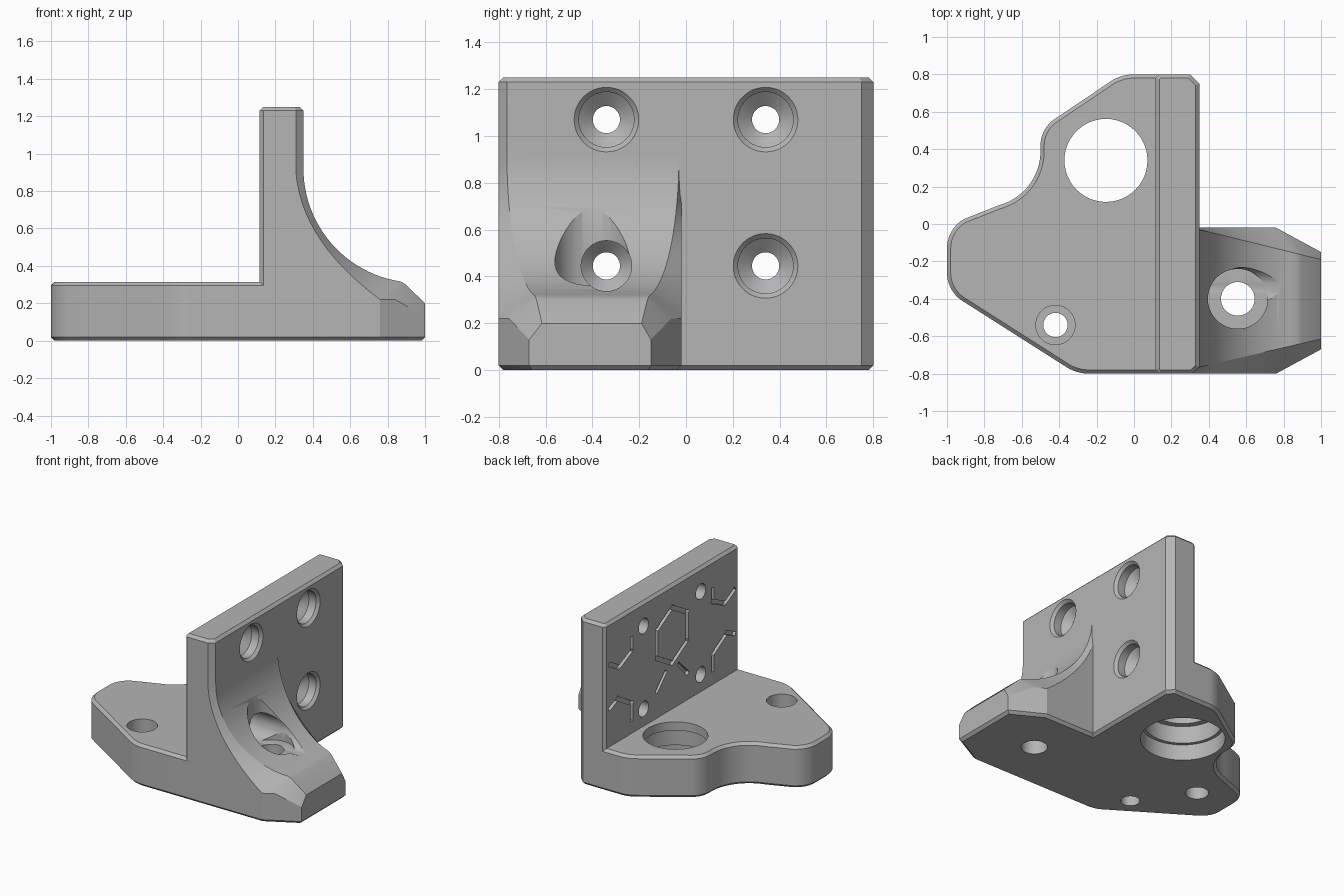
import bpy, bmesh, math
from mathutils import Matrix, Vector

if "Cube" in bpy.data.objects:
    bpy.data.objects.remove(bpy.data.objects["Cube"])

grey = bpy.data.materials.new("plain grey")
grey.diffuse_color = (0.46, 0.46, 0.46, 1)
grey.use_nodes = True
grey.node_tree.nodes["Principled BSDF"].inputs["Base Color"].default_value = grey.diffuse_color


def finish(name, bm):
    bmesh.ops.recalc_face_normals(bm, faces=bm.faces)
    me = bpy.data.meshes.new(name)
    bm.to_mesh(me)
    bm.free()
    ob = bpy.data.objects.new(name, me)
    bpy.context.collection.objects.link(ob)
    me.materials.append(grey)
    return ob


def arc(cx, cy, r, a0, a1, n=10):
    angs = [math.radians(a0 + (a1 - a0) * i / n) for i in range(n + 1)]
    return [(cx + r * math.cos(a), cy + r * math.sin(a)) for a in angs]


def prism(name, pts, z0, z1, top=0, bottom=0):
    """Extruded outline with optional chamfers on its top or bottom rim."""
    bm = bmesh.new()
    low = bm.faces.new([bm.verts.new((x, y, z0)) for x, y in pts])
    high = bmesh.ops.extrude_face_region(bm, geom=[low], use_keep_orig=True)["geom"]
    bmesh.ops.translate(bm, vec=(0, 0, z1 - z0),
                        verts=[v for v in high if isinstance(v, bmesh.types.BMVert)])
    bmesh.ops.recalc_face_normals(bm, faces=bm.faces)
    for z, size in ((z1, top), (z0, bottom)):
        if size:
            rim = [e for e in bm.edges if all(abs(v.co.z - z) < 1e-5 for v in e.verts)]
            bmesh.ops.bevel(bm, geom=rim, offset=size, segments=1,
                            affect='EDGES', clamp_overlap=False)
    return finish(name, bm)


def lathe(name, profile, matrix, n=48):
    """Closed round solid from (radius, height) pairs."""
    bm = bmesh.new()
    rings = [[bm.verts.new(matrix @ Vector((r * math.cos(math.tau * i / n),
                                            r * math.sin(math.tau * i / n), h)))
              for i in range(n)] for r, h in profile]
    for a, b in zip(rings, rings[1:]):
        for i in range(n):
            j = (i + 1) % n
            bm.faces.new((a[i], a[j], b[j], b[i]))
    bm.faces.new(rings[0])
    bm.faces.new(rings[-1])
    return finish(name, bm)


def combine(target, tool, op):
    mod = target.modifiers.new("join", 'BOOLEAN')
    mod.operation, mod.solver, mod.object = op, 'EXACT', tool
    bpy.context.view_layer.objects.active = target
    bpy.ops.object.modifier_apply(modifier=mod.name)
    bpy.data.objects.remove(tool, do_unlink=True)


# Curved left outline of the base
left = (arc(-.24, -.57, .23, 270, 240) + arc(-.82, -.26, .18, 240, 180)
        + arc(-.82, -.13, .18, 180, 120) + arc(-.8, .39, .3, -75, 0, 16)
        + arc(-.33, .42, .17, 180, 120) + arc(0, .57, .23, 120, 90))

# Foot under everything, with chamfered lower rim
bracket = prism("mounting_bracket", left + [
    (.3, .8), (.35, .75), (.35, -.02), (.76, -.02), (1, -.15),
    (1, -.67), (.76, -.8)], 0, .1, bottom=.02)

# Base plate and upright plate
base = prism("base_plate", left + [(.2, .8), (.2, -.8)], .05, .315, top=.02)
upright = prism("upright_plate", [
    (.115, -.78), (.135, -.8), (.31, -.8), (.35, -.765), (.35, .75),
    (.3, .8), (.135, .8), (.115, .78)], .05, 1.25, top=.02)

# Curved rib: each station has a crest point and a lower side point (x, z)
stations = [((.25, .91), (.25, .9))]
for i in range(25):
    t = i / 24
    a = math.radians(180 + 81.5 * t)
    crest = (.96 + .61 * math.cos(a), .92 + .61 * math.sin(a))
    side = ((1 - t) ** 2 * .31 + 2 * t * (1 - t) * .34 + t * t * .76,
            (1 - t) ** 2 * .9 + 2 * t * (1 - t) * .53 + t * t * .22)
    stations.append((crest, side))
stations += [((.895, .302), (.84, .22)), ((1, .2), (1, .13))]

bm = bmesh.new()
rings = []
for (cx, cz), (sx, sz) in stations:
    cut = max(0, sx - .76) * .13 / .24
    f, b = -.8 + cut, -.02 - cut
    cf = -.765 + max(0, cx - .35) * .15 / .65
    cb = -.03 - max(0, cx - .35) * .16 / .65
    rings.append([bm.verts.new(p) for p in (
        (sx, f, .05), (sx, f, sz), (cx, cf, cz), (cx, cb, cz), (sx, b, sz), (sx, b, .05))])
for p, q in zip(rings, rings[1:]):
    for i in range(6):
        j = (i + 1) % 6
        bm.faces.new((p[i], p[j], q[j], q[i]))
bm.faces.new(rings[0])
bm.faces.new(rings[-1])
rib = finish("curved_rib", bm)

for part in (base, upright, rib):
    combine(bracket, part, 'UNION')


def drill(x, y, profile):
    combine(bracket, lathe("drill", profile, Matrix.Translation((x, y, 0))), 'DIFFERENCE')


# Vertical holes: bearing seat, base screw, blind hole, rib screw
drill(-.15, .34, [(.29, -.1), (.29, .12), (.265, .12), (.265, .25), (.222, .25), (.222, .5)])
drill(-.42, -.54, [(.065, -.1), (.065, .16), (.105, .16), (.105, .5)])
drill(-.7, -.165, [(.08, -.1), (.08, .2)])
drill(.555, -.4, [(.09, -.1), (.09, .34), (.16, .34), (.16, 1)])

# Horizontal countersunk screw holes through the upright
for y in (-.34, .34):
    for z in (.445, 1.07):
        if y < 0 and z < .5:
            profile = [(.058, 0), (.058, .22), (.108, .27), (.108, 1.2)]
        else:
            profile = [(.058, 0), (.058, .22), (.118, .27), (.118, .33),
                       (.138, .35), (.138, .5)]
        m = Matrix.Translation((0, y, z)) @ Matrix.Rotation(math.pi / 2, 4, 'Y')
        combine(bracket, lathe("drill", profile, m), 'DIFFERENCE')

# Shallow hexagonal grooves on the left face of the upright
paths = [[(.21 * math.sin(math.tau * i / 6), .87 + .21 * math.cos(math.tau * i / 6))
          for i in range(7)]]
for s in (-1, 1):
    paths += [[(s * .48, 1.03), (s * .48, .94), (s * .63, .87), (s * .74, .93)],
              [(s * .48, .42), (s * .48, .54), (s * .65, .64), (s * .74, .6)],
              [(s * .08, .62), (s * .18, .52)]]
for path in paths:
    for (y0, z0), (y1, z1) in zip(path, path[1:]):
        d = Vector((0, y1 - y0, z1 - z0))
        bm = bmesh.new()
        bmesh.ops.create_cube(bm, size=1)
        bmesh.ops.scale(bm, vec=(.05, d.length + .03, .03), verts=bm.verts)
        bmesh.ops.transform(bm, verts=bm.verts, matrix=Matrix.Translation(
            (.115, (y0 + y1) / 2, (z0 + z1) / 2))
            @ Matrix.Rotation(math.atan2(d.z, d.y), 4, 'X'))
        combine(bracket, finish("groove", bm), 'DIFFERENCE')

# One colour, smooth curves with crisp edges
bracket.data.materials.clear()
bracket.data.materials.append(grey)
for p in bracket.data.polygons:
    p.material_index = 0
bpy.ops.object.select_all(action='DESELECT')
bracket.select_set(True)
bpy.context.view_layer.objects.active = bracket
bpy.ops.object.shade_smooth_by_angle(angle=math.radians(25))
